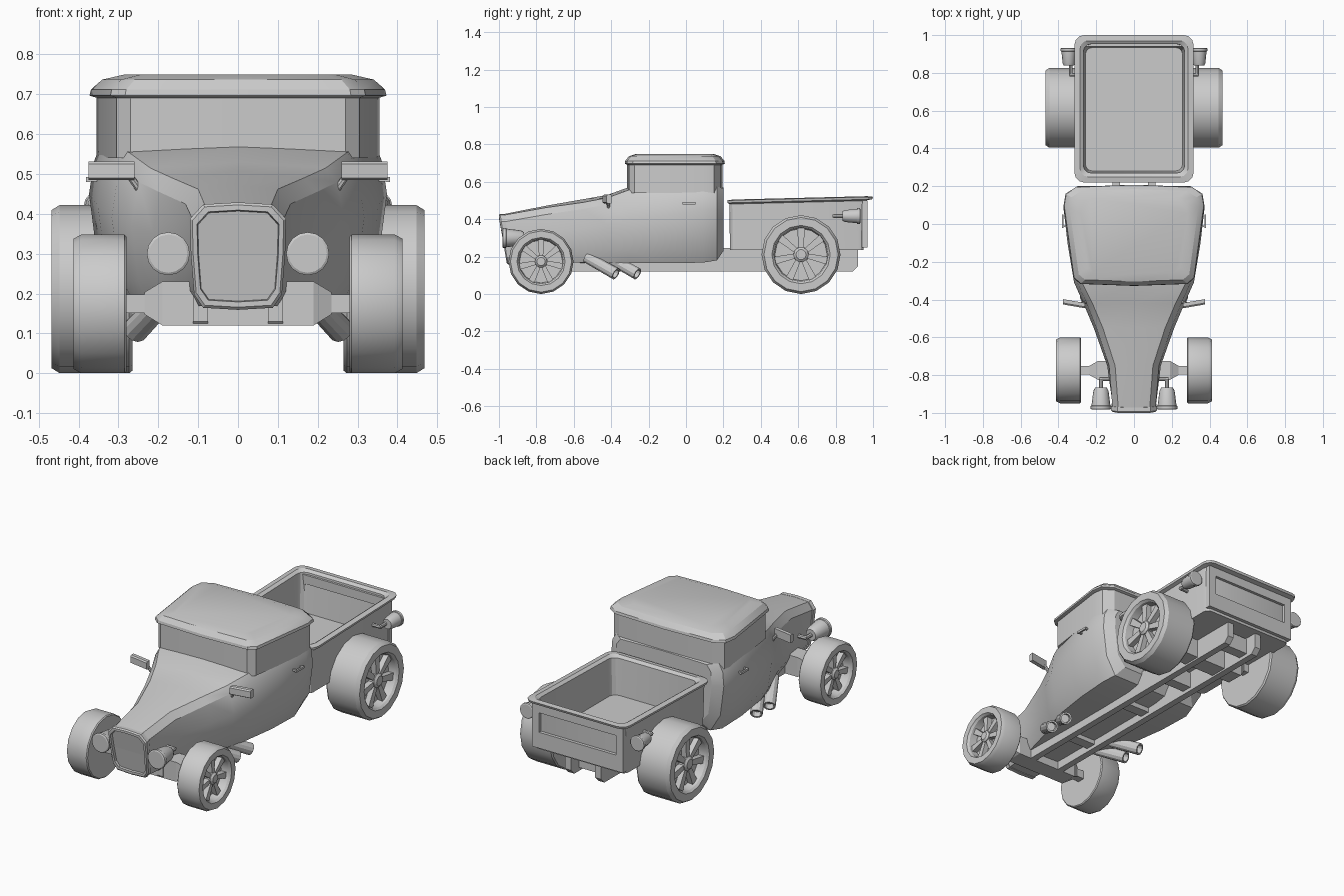
import bpy, bmesh, math
from mathutils import Vector

if "Cube" in bpy.data.objects:
    bpy.data.objects.remove(bpy.data.objects["Cube"])


def loft(name, rings, cap0=True, cap1=True):
    """Skin a list of equal-length closed rings of points."""
    bm = bmesh.new()
    rows = [[bm.verts.new(p) for p in r] for r in rings]
    n = len(rows[0])
    for a, b in zip(rows, rows[1:]):
        for i in range(n):
            j = (i + 1) % n
            bm.faces.new((a[i], a[j], b[j], b[i]))
    if cap0:
        bm.faces.new(rows[0][::-1])
    if cap1:
        bm.faces.new(rows[-1])
    bmesh.ops.recalc_face_normals(bm, faces=bm.faces[:])
    me = bpy.data.meshes.new(name)
    bm.to_mesh(me)
    bm.free()
    ob = bpy.data.objects.new(name, me)
    bpy.context.collection.objects.link(ob)
    return ob


def tube(name, p0, p1, profile, n=12):
    """Turned part on the line p0-p1; profile = (distance fraction, radius)."""
    p0, p1 = Vector(p0), Vector(p1)
    q = (p1 - p0).to_track_quat('Z', 'Y')
    rings = []
    for t, r in profile:
        c = p0.lerp(p1, t)
        rings.append([c + q @ Vector((r * math.cos(k * math.tau / n), r * math.sin(k * math.tau / n), 0))
                      for k in range(n)])
    return loft(name, rings)


def box(name, x0, x1, y0, y1, z0, z1):
    return loft(name, [[(x0, y0, z), (x1, y0, z), (x1, y1, z), (x0, y1, z)] for z in (z0, z1)])


def mirrored(half):
    """Full ring from half of it (first and last point on the centre line)."""
    return half + [(-x, z) for x, z in half[-2:0:-1]]


def lean(y, z):
    return y + (0.42 - z) * 0.16


# Body: cross-sections from radiator to the back of the cab
nose = [(0, .425), (.085, .42), (.117, .385), (.115, .3), (.107, .2), (.085, .168), (0, .163)]
stations = [
    (-.75, [(0, .472), (.10, .462), (.132, .425), (.142, .33), (.13, .21), (.11, .17), (0, .165)]),
    (-.55, [(0, .507), (.165, .49), (.198, .455), (.213, .35), (.19, .22), (.165, .168), (0, .165)]),
    (-.42, [(0, .53), (.22, .515), (.25, .48), (.268, .37), (.25, .23), (.22, .165), (0, .165)]),
    (-.31, [(0, .57), (.275, .555), (.30, .51), (.317, .39), (.295, .235), (.25, .165), (0, .165)]),
    (-.10, [(0, .58), (.31, .575), (.335, .53), (.352, .42), (.33, .26), (.28, .165), (0, .165)]),
    (.09, [(0, .58), (.345, .575), (.362, .53), (.374, .45), (.352, .28), (.29, .168), (0, .168)]),
    (.165, [(0, .58), (.32, .575), (.345, .53), (.352, .45), (.33, .28), (.27, .18), (0, .18)]),
    (.20, [(0, .57), (.27, .565), (.295, .53), (.30, .45), (.28, .29), (.23, .23), (0, .23)]),
]
rings = [[(x * .97, lean(-.985, z), z) for x, z in mirrored(nose)]]
rings += [[(x, y, z) for x, z in mirrored(h)] for y, h in stations]
loft("body", rings)

# Radiator surround with recessed panel
rings = []
for s, y in ((1.03, -.97), (1.03, -.993), (.98, -1.0), (.88, -1.0), (.86, -.985)):
    rings.append([(x * s, lean(y, z), .295 + (z - .295) * s) for x, z in mirrored(nose)])
loft("grille", rings)

# Upper cab and roof share one rounded plan
plan = mirrored([(0, -.315), (.27, -.305), (.305, -.275), (.355, .09), (.345, .15), (.29, .185), (0, .195)])


def cab_ring(s, z):
    return [(x * s, -.06 + (y + .06) * s, z) for x, y in plan]


loft("upper_cab", [cab_ring(1, .54), cab_ring(1, .705)])
loft("roof", [cab_ring(.99, .69), cab_ring(1.05, .697), cab_ring(1.04, .712),
              cab_ring(.96, .737), cab_ring(.8, .75)])


# Pickup bed: nested rounded rectangles
def bed_ring(hx, y0, y1, r, z):
    pts = []
    for cx, cy, a0 in ((hx - r, y1 - r, 0), (r - hx, y1 - r, 90), (r - hx, y0 + r, 180), (hx - r, y0 + r, 270)):
        for k in range(4):
            a = math.radians(a0 + 30 * k)
            x, y = cx + r * math.cos(a), cy + r * math.sin(a)
            pts.append((x, y, z + (.025 * (y - .6) if z > .4 else 0)))
    return pts


loft("bed", [bed_ring(.285, .235, .95, .03, .235), bed_ring(.292, .232, .955, .03, .49),
             bed_ring(.312, .222, .995, .045, .497), bed_ring(.315, .22, 1.0, .05, .51),
             bed_ring(.285, .25, .97, .04, .514), bed_ring(.268, .27, .953, .04, .502),
             bed_ring(.258, .28, .935, .04, .29)])

# Raised tailgate frame
box("tailgate_top", -.285, .285, .94, .97, .45, .50)
box("tailgate_bottom", -.285, .285, .94, .97, .25, .34)
for s in (-1, 1):
    box("tailgate_side", s * .24, s * .285, .94, .97, .34, .45)


# Axle beam with tapered ends
def axle(name, y, zc, z0, z1):
    rings = []
    for x in (-.235, -.19, .19, .235):
        h = .05 if abs(x) < .2 else .025
        a, b = (z0, z1) if abs(x) < .2 else (zc - .025, zc + .03)
        rings.append([(x, y - h, a), (x, y + h, a), (x, y + h, b), (x, y - h, b)])
    loft(name, rings)
    box(name + "_shaft", -.32, .32, y - .022, y + .022, zc - .022, zc + .025)


axle("front_axle", -.775, .173, .12, .23)
axle("rear_axle", .615, .21, .13, .25)
for y in (-.45, 0, .35, .82):
    box("crossmember", -.09, .09, y - .03, y + .03, .14, .23)


# Wheel: turned tyre, recessed rim, hub and spokes
def wheel(name, s, x0, x1, y, R):
    w = x1 - x0
    prof = [(0, .02), (0, R * .97), (.04, R), (1 - .02 / w, R), (1, R * .94), (1, R * .74),
            (1 - .012 / w, R * .69), (1 - .055 / w, R * .66), (1 - .055 / w, .01)]
    tube(name, (s * x0, y, R), (s * x1, y, R), prof, 16)
    tube(name + "_hub", (s * (x1 - .06), y, R), (s * (x1 - .012), y, R),
         [(0, R * .2), (.8, R * .19), (1, R * .13)], 10)
    for k in range(7):
        a = math.tau * k / 7 + math.pi / 2
        d, t = Vector((0, math.cos(a), math.sin(a))), Vector((0, -math.sin(a), math.cos(a)))
        rr = []
        for r, h in ((R * .12, R * .06), (R * .7, R * .1)):
            c = Vector((0, y, R)) + d * r
            rr.append([c + t * h * i + Vector((s * (x1 - e), 0, 0))
                       for i, e in ((-1, .056), (1, .056), (1, .025), (-1, .025))])
        loft(name + "_spoke", rr)


for s in (-1, 1):
    wheel("front_wheel", s, .28, .413, -.775, .174)
    wheel("rear_wheel", s, .265, .468, .615, .211)

    # Frame rail
    side = [(-.83, .13), (-.83, .24), (.92, .25), (.92, .15), (.89, .12), (-.82, .12)]
    loft("frame_rail", [[(s * x, y, z) for y, z in side] for x in (.075, .113)])

    # Headlight on a bent bracket
    tube("headlight", (s * .175, -.865, .30), (s * .175, -.982, .30),
         [(0, .03), (.15, .04), (.82, .05), (.84, .054), (.97, .054), (1, .048)], 16)
    tube("headlight_arm", (s * .175, -.87, .30), (s * .175, -.82, .30), [(0, .011), (1, .011)], 8)
    tube("headlight_mount", (s * .182, -.82, .30), (s * .11, -.82, .30), [(0, .011), (1, .011)], 8)

    # Tail light
    tube("tail_light", (s * .345, .838, .417), (s * .345, .932, .417),
         [(0, .027), (.15, .033), (.8, .039), (.82, .043), (.97, .043), (1, .038)], 14)
    tube("tail_light_arm", (s * .335, .845, .417), (s * .335, .785, .417), [(0, .01), (1, .01)], 8)
    tube("tail_light_mount", (s * .342, .79, .417), (s * .28, .79, .417), [(0, .01), (1, .01)], 8)

    # Door mirror and stem
    loft("mirror", [[(s * x, y, z) for y, z in ((yc - .014, .49), (yc - .014, .525), (yc - .006, .531),
                    (yc + .014, .531), (yc + .014, .485), (yc - .006, .485))]
                    for x, yc in ((.26, -.432), (.375, -.412))])
    tube("mirror_stem", (s * .275, -.42, .50), (s * .24, -.41, .45), [(0, .009), (1, .009)], 8)

    # Door handle
    box("door_handle", s * .372, s * .381, -.02, .05, .48, .492)
    for y in (-.012, .042):
        box("handle_post", s * .345, s * .376, y - .005, y + .005, .481, .491)

    # Twin side exhausts with hollow tips
    for y in (-.53, -.415):
        tube("exhaust", (s * .175, y, .195), (s * .258, y + .155, .108),
             [(0, .03), (.93, .033), (1, .033), (1, .024), (.85, .022)], 12)

for ob in bpy.context.scene.objects:
    ob.select_set(True)
    bpy.context.view_layer.objects.active = ob
bpy.ops.object.shade_smooth_by_angle(angle=math.radians(28))
